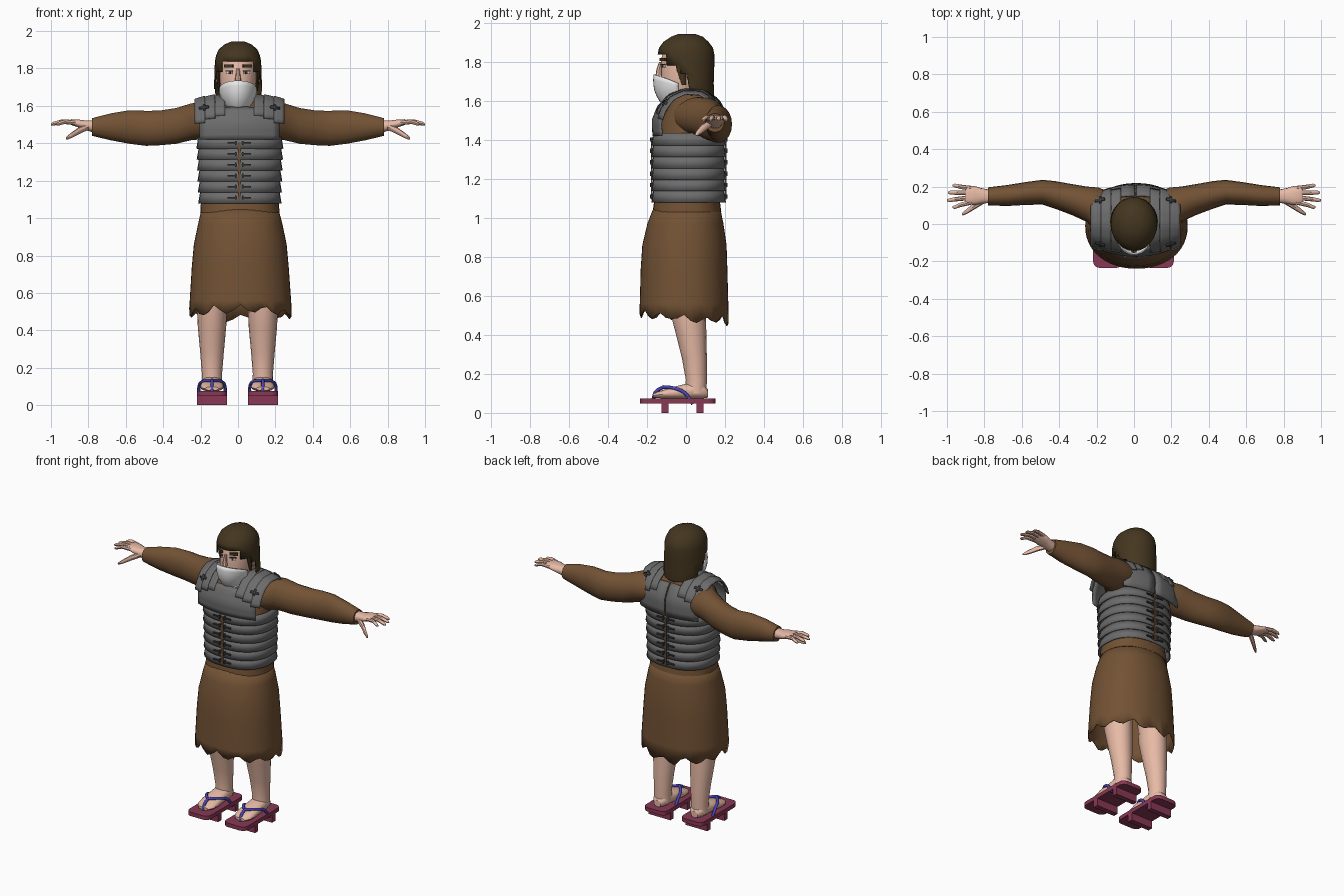
import bpy, bmesh, math, random
from mathutils import Matrix, Vector

random.seed(4)
if "Cube" in bpy.data.objects:
    bpy.data.objects.remove(bpy.data.objects["Cube"])


def material(name, *rgb):
    m = bpy.data.materials.new(name)
    m.use_nodes = True
    m.diffuse_color = (*rgb, 1)
    m.node_tree.nodes["Principled BSDF"].inputs["Base Color"].default_value = (*rgb, 1)
    return m


CLOTH = material("brown cloth", .17, .085, .035)
STEEL = material("grey steel", .15, .15, .15)
DARK = material("dark iron", .045, .045, .045)
HAIR = material("dark brown hair", .058, .037, .014)
SKIN = material("skin", .8, .49, .38)
WHITE = material("white", .82, .82, .82)
WOOD = material("maroon wood", .25, .04, .09)
BLUE = material("blue cord", .07, .06, .48)


def finish(name, bm, mat, thick=0):
    bmesh.ops.recalc_face_normals(bm, faces=bm.faces)
    me = bpy.data.meshes.new(name)
    bm.to_mesh(me)
    bm.free()
    me.materials.append(mat)
    for p in me.polygons:
        p.use_smooth = True
    me.set_sharp_from_angle(angle=math.radians(42))
    ob = bpy.data.objects.new(name, me)
    bpy.context.collection.objects.link(ob)
    if thick:
        mod = ob.modifiers.new("thickness", "SOLIDIFY")
        mod.thickness = thick
        mod.offset = 0
    return ob


def sheet(name, rows, mat, closed=False, caps=(False, False), thick=0, keep=None):
    """Skin a list of point rows with quads."""
    bm = bmesh.new()
    vs = [[bm.verts.new(p) for p in row] for row in rows]
    n = len(vs[0])
    for j in range(len(vs) - 1):
        for i in range(n if closed else n - 1):
            if keep is None or keep(i, j):
                k = (i + 1) % n
                bm.faces.new((vs[j][i], vs[j][k], vs[j + 1][k], vs[j + 1][i]))
    for on, row in zip(caps, (vs[0], vs[-1])):
        if on:
            bm.faces.new(row)
    bmesh.ops.delete(bm, geom=[v for v in bm.verts if not v.link_faces], context="VERTS")
    return finish(name, bm, mat, thick)


def ring(spec, axis, n, power):
    x, y, z, a, b = spec
    pts = []
    for i in range(n):
        t = math.tau * i / n
        c, s = (math.copysign(abs(f) ** power, f) for f in (math.cos(t), math.sin(t)))
        d = {"x": (0, a * c, b * s), "y": (a * c, 0, b * s), "z": (a * c, b * s, 0)}[axis]
        pts.append((x + d[0], y + d[1], z + d[2]))
    return pts


def loft(name, mat, specs, axis="z", n=20, power=1, caps=(True, True), **kw):
    rows = [ring(s, axis, n, power) for s in specs]
    return sheet(name, rows, mat, True, caps, **kw)


def box(name, mat, centre, size, turn=0, axis="Z", bevel=0):
    bm = bmesh.new()
    bmesh.ops.create_cube(bm, size=1, matrix=Matrix.Diagonal((*size, 1)))
    if bevel:
        edges = [e for e in bm.edges if abs(e.verts[0].co.z - e.verts[1].co.z) > .001]
        bmesh.ops.bevel(bm, geom=edges, offset=bevel, segments=3, affect="EDGES", profile=.5)
    bm.transform(Matrix.Translation(centre) @ Matrix.Rotation(turn, 4, axis))
    return finish(name, bm, mat)


def cord(name, points, radius):
    cu = bpy.data.curves.new(name, "CURVE")
    cu.dimensions = "3D"
    cu.bevel_depth = radius
    cu.bevel_resolution = 2
    cu.use_fill_caps = True
    sp = cu.splines.new("BEZIER")
    sp.bezier_points.add(len(points) - 1)
    for bp, p in zip(sp.bezier_points, points):
        bp.co = p
        bp.handle_left_type = bp.handle_right_type = "AUTO"
    cu.materials.append(BLUE)
    ob = bpy.data.objects.new(name, cu)
    bpy.context.collection.objects.link(ob)


# Tunic body, belt and ragged skirt
loft("tunic_body", CLOTH, [(.01, .01, 1.0, .19, .16), (.01, .02, 1.3, .2, .16), (.005, .03, 1.5, .2, .16),
     (0, .04, 1.57, .185, .13), (0, .04, 1.62, .13, .105), (0, .04, 1.655, .08, .085)], n=28, power=.9)
loft("belt", CLOTH, [(.01, .005, 1.09, .208, .168), (.01, .005, 1.03, .212, .176)], n=32, power=.9)
skirt = [ring(s, "z", 48, .93) for s in [(.01, .005, 1.06, .2, .165), (.012, -.003, .97, .222, .192),
         (.012, -.008, .86, .245, .213), (.012, -.01, .74, .256, .219), (.013, -.01, .56, .268, .224),
         (.013, -.01, .49, .271, .226)]]
skirt[-1] = [(x, y, z + (.018, -.006, -.022, .002)[i % 4] + random.uniform(-.012, .012) - .08 * y)
             for i, (x, y, z) in enumerate(skirt[-1])]
sheet("skirt", skirt, CLOTH, True, thick=.006)

# Lower armour: overlapping hoops with front and back fastenings
HOOPS = 6
for k in range(HOOPS):
    top = 1.435 - k * .0585
    w = .223 - k * .002
    loft(f"hoop_{k + 1}", STEEL, [(.01, .014, top, w - .004, .179), (.01, .014, top - .064, w + .007, .188)],
         n=32, power=.85, caps=(False, False), thick=.006)
    for side, y in (("front", -.177), ("back", .205)):
        for s in (-1, 1):
            box(f"{side}_clasp", DARK, (.007 + s * .038, y, top - .033), (.05, .01, .008))
            box(f"{side}_clasp_knob", DARK, (.007 + s * .018, y, top - .033), (.008, .016, .022))
box("front_lacing", CLOTH, (.007, -.175, 1.25), (.014, .009, .31))
box("back_lacing", CLOTH, (.007, .204, 1.25), (.014, .009, .31))

# Upper armour follows an arc from chest over shoulder to back
ARC = [(-.168, 1.42), (-.172, 1.5), (-.145, 1.57), (-.09, 1.63), (-.01, 1.66),
       (.09, 1.655), (.165, 1.61), (.21, 1.53), (.205, 1.42)]


def arc_point(x, v, lift):
    i = min(int(v), len(ARC) - 2)
    y, z = Vector(ARC[i]).lerp(Vector(ARC[i + 1]), v - i)
    q = (x / .24) ** 2
    return (x + .008, .02 + (y - .02) * (1 - .3 * q) * (1 + lift), 1.42 + (z - 1.42) * (1 - .16 * q) * (1 + lift))


def plate(name, x0, x1, v0, v1, lift=0, mat=STEEL, nx=4, thick=.008):
    nv = max(2, int((v1 - v0) * 3))
    rows = [[arc_point(x0 + (x1 - x0) * a / nx, v0 + (v1 - v0) * b / nv, lift) for b in range(nv + 1)]
            for a in range(nx + 1)]
    sheet(name, rows, mat, thick=thick)


plate("chest_plate", -.212, .212, 0, 2.4, nx=12)
for s, side in ((-1, "right"), (1, "left")):
    plate(f"{side}_back_plate", s * .004, s * .212, 5.8, 8)
    plate(f"{side}_inner_shoulder_band", s * .078, s * .135, 1.7, 6.6, .02)
    plate(f"{side}_middle_shoulder_band", s * .13, s * .19, 1.5, 6.8, .045)
    plate(f"{side}_outer_shoulder_band", s * .185, s * .238, 1.2, 7, .065)
    for v in (2.3, 5.6):
        plate(f"{side}_shoulder_hinge", s * .165, s * .215, v, v + .18, .095, DARK, 1)
        plate(f"{side}_shoulder_hinge_pin", s * .183, s * .195, v - .15, v + .35, .095, DARK, 1)

# Head and neck
loft("neck", SKIN, [(0, .03, 1.5, .065, .065), (0, .01, 1.68, .06, .065)], n=16)
loft("head", SKIN, [(0, -.06, 1.585, .03, .04), (0, -.045, 1.61, .07, .08), (0, -.02, 1.67, .092, .108),
     (0, -.01, 1.74, .1, .117), (0, -.005, 1.82, .1, .122), (0, 0, 1.88, .085, .1)])
loft("nose", SKIN, [(0, -.13, 1.8, .008, .008), (0, -.138, 1.76, .013, .014), (0, -.14, 1.73, .018, .016)], n=8)
mask = []
for k in range(7):
    v = k / 6
    row = []
    for i in range(17):
        t = i / 8 - 1
        a = math.radians(84) * t
        r = 1 - .36 * v ** 2.4
        hi, lo = 1.735 - .045 * t * t, 1.575 + .03 * t * t
        row.append((.1 * r * math.sin(a), -.025 - (.138 * r + .006 * math.sin(v * 3)) * math.cos(a), hi + (lo - hi) * v))
    mask.append(row)
sheet("face_mask", mask, WHITE, thick=.006)

# Hair: full cap above the brow, open around the face below it
FRONT = 18


def hair_keep(i, j):
    away = abs(i + .5 - FRONT) * 15
    return away > (0, 0, 0, 0, 50, 68, 97, 100, 104)[j]


loft("hair", HAIR, [(0, .005, 1.94, .035, .04), (0, .005, 1.925, .07, .08), (0, 0, 1.9, .1, .112),
     (0, 0, 1.87, .113, .135), (0, 0, 1.838, .12, .141), (0, .002, 1.78, .121, .139),
     (0, .006, 1.74, .123, .134), (0, .012, 1.69, .124, .126), (0, .02, 1.64, .12, .12), (0, .03, 1.6, .1, .105)],
     n=24, caps=(True, False), thick=.008, keep=hair_keep)
for s, side in ((-1, "right"), (1, "left")):
    loft(f"{side}_sideburn", HAIR, [(s * .1, -.03, 1.84, .016, .03), (s * .104, -.025, 1.76, .012, .024),
         (s * .1, -.01, 1.68, .006, .01)], n=8)
    loft(f"{side}_ear", SKIN, [(s * .1, .02, 1.7, .006, .01), (s * .107, .02, 1.74, .012, .02),
         (s * .108, .022, 1.775, .012, .022), (s * .104, .02, 1.79, .005, .012)], n=10)
    box(f"{side}_eye", WHITE, (s * .046, -.116, 1.777), (.034, .008, .014), s * .45)
    box(f"{side}_pupil", DARK, (s * .044, -.12, 1.777), (.013, .008, .014), s * .45)
    box(f"{side}_eyelid", HAIR, (s * .046, -.118, 1.787), (.04, .009, .006), s * .45)
    box(f"{side}_eyebrow", HAIR, (s * .05, -.117, 1.812), (.052, .012, .016), s * .5)

    # Sleeve and hand
    def arm(name, mat, specs, n, power=1):
        loft(f"{side}_{name}", mat, [(s * x, *rest) for x, *rest in specs], "x", n, power)

    arm("sleeve", CLOTH, [(.1, .04, 1.52, .12, .085), (.19, .07, 1.52, .125, .1), (.25, .105, 1.515, .095, .1),
        (.33, .13, 1.493, .083, .097), (.42, .155, 1.482, .074, .094), (.49, .17, 1.48, .066, .095),
        (.58, .163, 1.487, .061, .091), (.68, .152, 1.488, .056, .073), (.78, .148, 1.487, .048, .048)], 18)
    arm("palm", SKIN, [(.77, .148, 1.49, .036, .033), (.81, .15, 1.495, .04, .027), (.85, .152, 1.505, .05, .022),
        (.89, .155, 1.513, .05, .016), (.9, .155, 1.514, .044, .01)], 14, .85)
    for name, y0, y1, tip in (("index", .116, .09, .97), ("middle", .141, .127, 1), ("ring", .166, .168, .995),
                              ("little", .191, .206, .97)):
        mid = (.88 + tip) / 2
        arm(f"{name}_finger", SKIN, [(.87, y0, 1.51, .013, .013), (mid, (y0 + y1) / 2, 1.516, .012, .012),
            (tip - .012, y1, 1.505, .01, .01), (tip, y1, 1.501, .005, .005)], 8)
    arm("thumb", SKIN, [(.8, .128, 1.488, .018, .016), (.85, .098, 1.468, .018, .019), (.89, .07, 1.443, .014, .015),
        (.912, .056, 1.43, .01, .01), (.92, .052, 1.426, .005, .005)], 8)

    # Leg, foot, clog and thong
    cx = s * .136 - .003
    loft(f"{side}_leg", SKIN, [(cx, 0, .8, .085, .1), (cx, .01, .52, .08, .092), (cx, .024, .42, .076, .08),
         (cx, .043, .28, .063, .064), (cx, .053, .17, .054, .054), (cx, .05, .1, .055, .055)], n=16)
    loft(f"{side}_foot", SKIN, [(cx, .112, .1, .025, .022), (cx, .09, .11, .045, .036), (cx, .04, .115, .055, .044),
         (cx, -.03, .107, .058, .036), (cx, -.09, .1, .063, .027), (cx, -.14, .093, .058, .018),
         (cx, -.17, .088, .035, .01)], "y", 14, .85)
    box(f"{side}_clog_board", WOOD, (cx, -.042, .062), (.16, .386, .026), bevel=.035)
    for y in (-.108, .072):
        box(f"{side}_clog_tooth", WOOD, (cx, y, .025), (.16, .034, .05))
    cord(f"{side}_toe_cord", [(cx, -.168, .07), (cx, -.155, .108), (cx, -.11, .135)], .009)
    for t in (-1, 1):
        cord(f"{side}_thong_strap", [(cx, -.12, .132), (cx + t * .045, -.07, .128), (cx + t * .068, -.01, .105),
             (cx + t * .07, .035, .045)], .009)
